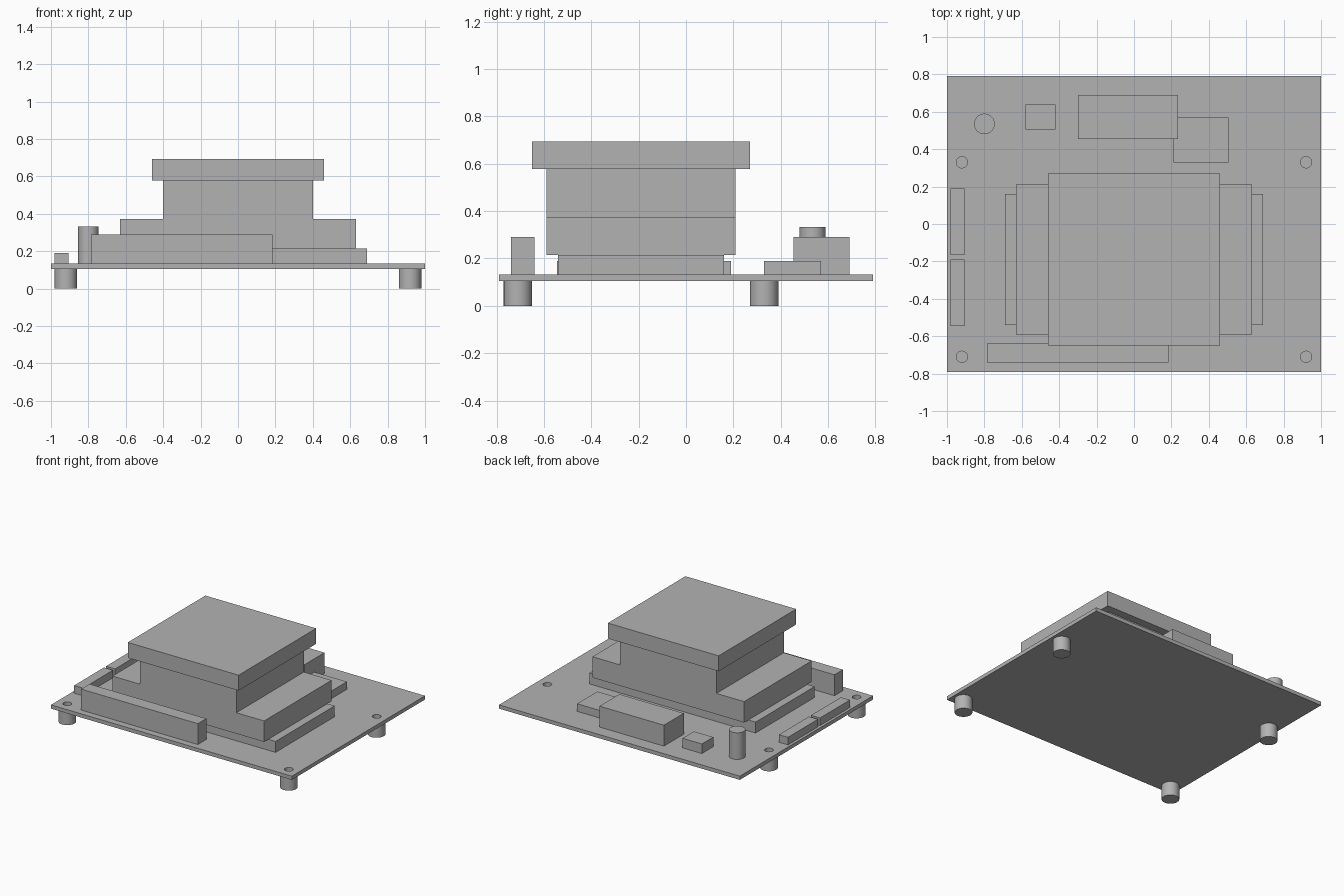
import bpy
import bmesh

cube = bpy.data.objects.get("Cube")
if cube:
    bpy.data.objects.remove(cube, do_unlink=True)

grey = bpy.data.materials.new("plain grey")
grey.use_nodes = True
colour = (0.45, 0.45, 0.45, 1)
grey.diffuse_color = colour
grey.node_tree.nodes["Principled BSDF"].inputs["Base Color"].default_value = colour

BOARD_BOTTOM, BOARD_TOP = 0.105, 0.133


def extrude(name, points, direction):
    """Solid made by sweeping a closed outline along a direction."""
    bm = bmesh.new()
    face = bm.faces.new([bm.verts.new(p) for p in points])
    swept = bmesh.ops.extrude_face_region(bm, geom=[face])["geom"]
    verts = [v for v in swept if isinstance(v, bmesh.types.BMVert)]
    bmesh.ops.translate(bm, verts=verts, vec=direction)
    bmesh.ops.recalc_face_normals(bm, faces=bm.faces)
    mesh = bpy.data.meshes.new(name)
    bm.to_mesh(mesh)
    bm.free()
    mesh.materials.append(grey)
    obj = bpy.data.objects.new(name, mesh)
    bpy.context.collection.objects.link(obj)
    return obj


def box(name, x, y, top, bottom=BOARD_TOP):
    outline = [(x[0], y[0], bottom), (x[1], y[0], bottom),
               (x[1], y[1], bottom), (x[0], y[1], bottom)]
    return extrude(name, outline, (0, 0, top - bottom))


def cylinder(name, x, y, radius, bottom, top):
    bpy.ops.mesh.primitive_cylinder_add(
        vertices=48, radius=radius, depth=top - bottom,
        location=(x, y, (bottom + top) / 2))
    obj = bpy.context.object
    obj.name = name
    obj.data.materials.append(grey)
    bpy.ops.object.shade_smooth_by_angle()
    return obj


# Circuit board with four screw holes, each over a standoff
board = box("circuit_board", (-1, 1), (-0.79, 0.79), BOARD_TOP, BOARD_BOTTOM)
for side, x in (("right", -0.92), ("left", 0.92)):
    for end, y in (("front", -0.71), ("back", 0.33)):
        cylinder(f"{end}_{side}_standoff", x, y, 0.06, 0, BOARD_BOTTOM)
        cutter = cylinder("hole_cutter", x, y, 0.03, BOARD_BOTTOM - 0.05, BOARD_TOP + 0.05)
        cutter.hide_render = True
        cut = board.modifiers.new("screw_hole", "BOOLEAN")
        cut.operation = "DIFFERENCE"
        cut.solver = "EXACT"
        cut.object = cutter
        bpy.context.view_layer.objects.active = board
        bpy.ops.object.modifier_apply(modifier=cut.name)
        bpy.data.objects.remove(cutter, do_unlink=True)

# Processor socket and the stepped heat sink above it
box("processor_socket", (-0.69, 0.69), (-0.54, 0.16), 0.215)
step = [(0.63, 0.215), (0.63, 0.372), (0.40, 0.372), (0.40, 0.577)]
profile = step + [(-x, z) for x, z in reversed(step)]
extrude("heat_sink", [(x, -0.59, z) for x, z in profile], (0, 0.80, 0))
box("fan_block", (-0.46, 0.46), (-0.65, 0.27), 0.693, 0.577)

# Connectors along the edges
box("front_connector", (-0.785, 0.185), (-0.74, -0.64), 0.29)
box("right_back_connector", (-0.98, -0.905), (-0.165, 0.19), 0.19)
box("right_front_connector", (-0.98, -0.905), (-0.545, -0.19), 0.19)

# Components at the back of the board
box("large_component", (-0.30, 0.235), (0.455, 0.69), 0.29)
box("low_component", (0.21, 0.505), (0.33, 0.57), 0.19)
box("small_component", (-0.58, -0.42), (0.505, 0.64), 0.205)
cylinder("capacitor", -0.80, 0.535, 0.055, BOARD_TOP, 0.333)
